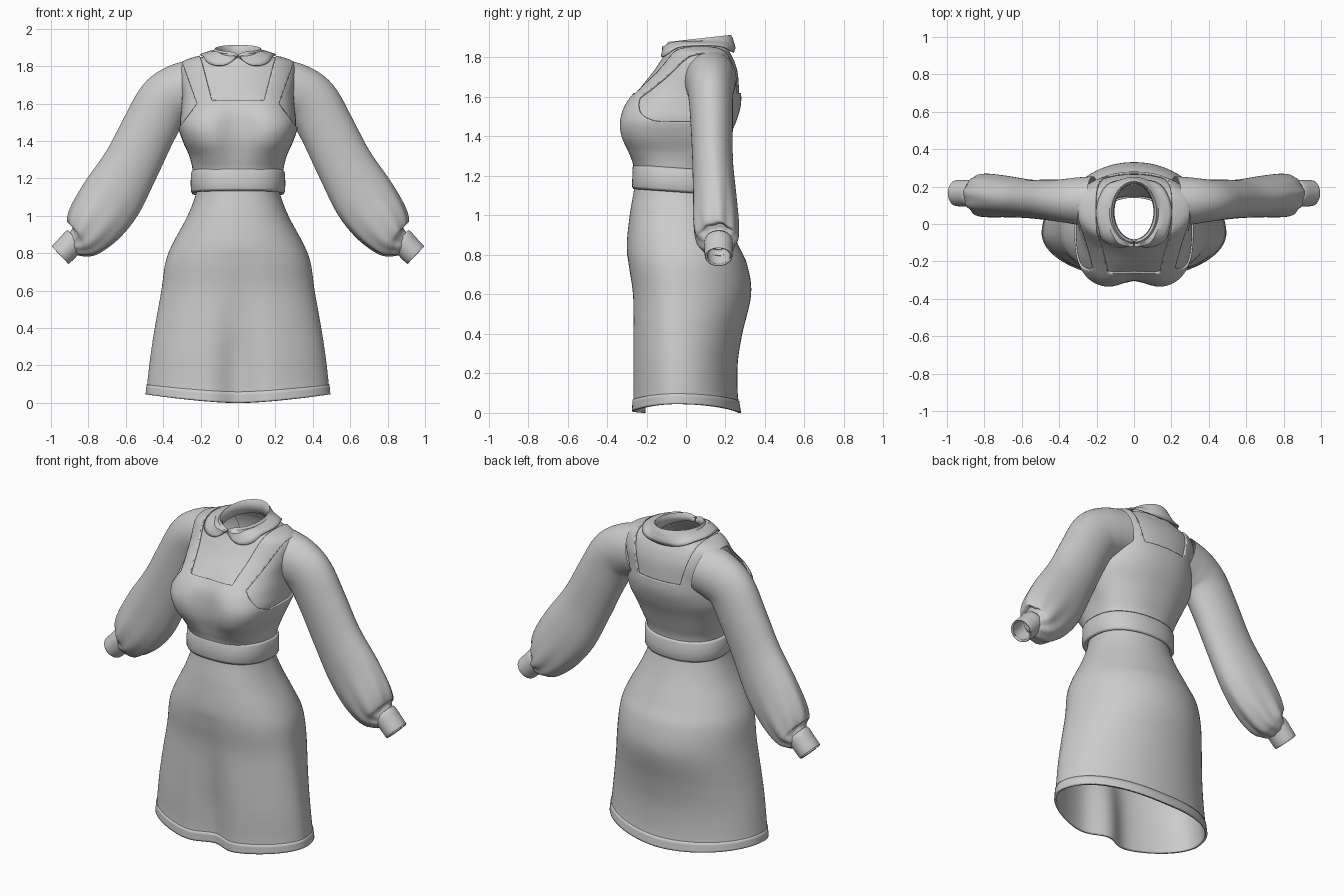
import bpy, bmesh, math
from mathutils import Vector
from mathutils.bvhtree import BVHTree

if "Cube" in bpy.data.objects:
    bpy.data.objects.remove(bpy.data.objects["Cube"])

cloth = bpy.data.materials.new("light_grey_cloth")
cloth.diffuse_color = (0.6, 0.6, 0.6, 1)
cloth.use_nodes = True
cloth.node_tree.nodes["Principled BSDF"].inputs["Base Color"].default_value = cloth.diffuse_color


def spline(keys, sub):
    """Smoothly interpolate rows of numbers."""
    out = []
    for i in range(len(keys) - 1):
        p = [keys[max(0, min(len(keys) - 1, i + k))] for k in (-1, 0, 1, 2)]
        for s in range(sub):
            t = s / sub
            out.append([b + 0.5 * t * (c - a + t * (2*a - 5*b + 4*c - d + t * (3*(b - c) + d - a)))
                        for a, b, c, d in zip(*p)])
    return out + [list(keys[-1])]


def loft(rings, closed=True):
    """Skin a list of point rings into a tube or sheet."""
    bm = bmesh.new()
    rows = [[bm.verts.new(p) for p in r] for r in rings]
    n = len(rows[0])
    for a, b in zip(rows, rows[1:]):
        for i in range(n if closed else n - 1):
            j = (i + 1) % n
            bm.faces.new((a[i], a[j], b[j], b[i]))
    bmesh.ops.recalc_face_normals(bm, faces=bm.faces)
    return bm


def finish(bm, name, thick=0.0, offset=-1, mirror=False):
    me = bpy.data.meshes.new(name)
    bm.to_mesh(me)
    bm.free()
    ob = bpy.data.objects.new(name, me)
    bpy.context.collection.objects.link(ob)
    me.materials.append(cloth)
    if mirror:
        ob.modifiers.new("mirror", 'MIRROR').use_mirror_merge = False
    if thick:
        m = ob.modifiers.new("thickness", 'SOLIDIFY')
        m.thickness, m.offset = thick, offset
    bpy.ops.object.select_all(action='DESELECT')
    ob.select_set(True)
    bpy.context.view_layer.objects.active = ob
    bpy.ops.object.shade_smooth_by_angle(angle=math.radians(40))
    return ob


def body_ring(key, seg=96, grow=0.0, back=2.2):
    """Front and back half-outlines with their own squareness, and a front centre dip."""
    z, hw, yf, yb, cy, n, dip = key
    pts = []
    for i in range(seg):
        a = 2 * math.pi * i / seg
        s, c = math.sin(a), math.cos(a)
        e = 2 / (n if c > 0 else back)
        x = math.copysign(abs(s) ** e, s) * (hw + grow)
        depth = (cy - yf if c > 0 else yb - cy) + grow
        y = cy - math.copysign(abs(c) ** e, c) * depth
        if c > 0:
            y += dip * math.exp(-(x / 0.1) ** 2)
        pts.append(Vector((x, y, z)))
    return pts


# rows: height, half width, front y, back y, side y, squareness, front dip
TORSO = [(1.14, .225, -.25, .15, -.03, 2.4, 0), (1.24, .232, -.255, .155, -.03, 2.5, 0),
         (1.32, .25, -.295, .18, 0, 2.8, .02), (1.40, .285, -.332, .21, 0, 3.2, .04),
         (1.48, .31, -.338, .245, .02, 3.3, .045), (1.56, .305, -.312, .268, .04, 2.9, .03),
         (1.64, .30, -.245, .268, .06, 2.5, .01), (1.72, .31, -.172, .262, .08, 2.2, 0),
         (1.78, .31, -.13, .245, .08, 2, 0), (1.82, .285, -.105, .225, .08, 2, 0),
         (1.845, .21, -.095, .215, .07, 2, 0), (1.86, .12, -.09, .21, .065, 2, 0)]
SKIRT = [(0, .49, -.29, .275, -.05, 1.95, .075), (.1, .482, -.286, .262, -.05, 1.95, .07),
         (.25, .466, -.286, .262, -.05, 2, .06), (.4, .445, -.284, .285, -.05, 2, .04),
         (.6, .41, -.28, .33, -.04, 2.1, .015), (.75, .388, -.295, .31, -.03, 2.2, .005),
         (.85, .35, -.30, .265, -.03, 2.2, 0), (1.0, .27, -.285, .20, -.03, 2.3, 0),
         (1.12, .225, -.265, .16, -.03, 2.3, 0), (1.2, .222, -.255, .15, -.03, 2.3, 0)]

# Blouse body
bm = loft([body_ring(k) for k in spline(TORSO, 6)])
body_tree = BVHTree.FromBMesh(bm)
finish(bm, "blouse_body")

# Pinafore top: cut the torso shape along bib, armhole and strap lines
bm = loft([body_ring(k) for k in spline(TORSO, 6)])
for v in bm.verts:
    v.normal_update()
for v, co in [(v, v.co + v.normal * 0.01) for v in bm.verts]:
    v.co = co


def inner(z):
    return 0.14 + 0.27 * (z - 1.62)


def outer(z):
    return 0.22 + (0.36 * (z - 1.6) if z > 1.6 else 0.75 * (1.6 - z))


cuts = [((0, 0, 1.62), (0, 0, 1)), ((0, 0, 1.6), (0, 0, 1)), ((0, 0, 1.475), (0, 0, 1))]
for s in (-1, 1):
    cuts += [((s * .14, 0, 1.62), (s, 0, -.27)), ((s * .22, 0, 1.6), (s, 0, -.36)),
             ((s * .22, 0, 1.6), (s, 0, .75))]
for co, no in cuts:
    bmesh.ops.bisect_plane(bm, geom=bm.verts[:] + bm.edges[:] + bm.faces[:],
                           plane_co=co, plane_no=no, dist=1e-5)
drop = []
for f in bm.faces:
    c = f.calc_center_median()
    x, z = abs(c.x), c.z
    if z > 1.475 and (x > outer(z) or (z > 1.62 and x < inner(z))):
        drop.append(f)
bmesh.ops.delete(bm, geom=drop, context='FACES')
finish(bm, "pinafore_top", 0.012)


# Skirt with a raised hem band
def hang(rings):
    for r in rings:
        for p in r:
            p.z += 0.045 * min(1, abs(p.x) / .49) ** 1.5 * max(0, 1 - p.z / .4)
    return rings


skirt_rows = spline(SKIRT, 6)
finish(loft(hang([body_ring(k, back=2.05) for k in skirt_rows])), "skirt", 0.01)
hem_rows = [k for k in skirt_rows if k[0] < 0.07]
finish(loft(hang([body_ring(k, grow=0.004, back=2.05) for k in hem_rows])), "hem_band", 0.01)

# Belt, tilted slightly down toward the back
belt_rows = [(1.115, .244, -.268, .168, -.03, 2.5, 0), (1.13, .252, -.274, .176, -.03, 2.5, 0),
             (1.17, .253, -.272, .174, -.03, 2.5, 0), (1.225, .252, -.27, .172, -.03, 2.5, 0),
             (1.238, .244, -.264, .166, -.03, 2.5, 0)]
belt = [body_ring(k) for k in belt_rows]
for r in belt:
    for p in r:
        p.z -= 0.07 * p.y
finish(loft(belt), "belt", 0.02)


# Sleeves and cuffs: x, z, y of centre, half height, half depth, gather strength
def sleeve_rings(keys, sub, seg=64):
    rows = spline(keys, sub)
    rings = []
    for i, (x, z, y, h, d, g) in enumerate(rows):
        p, q = rows[max(0, i - 1)], rows[min(len(rows) - 1, i + 1)]
        t = Vector((q[0] - p[0], 0, q[1] - p[1])).normalized()
        up = Vector((-t.z, 0, t.x))
        ring = []
        for k in range(seg):
            a = 2 * math.pi * k / seg
            r = 1 + g * (math.sin(9 * a) + 0.6 * math.sin(5 * a + 1))
            ring.append(Vector((x, y, z)) + up * (h * r * math.cos(a))
                        + Vector((0, d * r * math.sin(a), 0)))
        rings.append(ring)
    return rings


SLEEVE = [(.22, 1.69, .12, .148, .135, 0), (.31, 1.665, .123, .148, .125, 0),
          (.395, 1.605, .125, .148, .113, 0), (.475, 1.465, .13, .147, .107, 0),
          (.57, 1.275, .135, .152, .103, 0), (.675, 1.095, .145, .167, .11, .006),
          (.762, .968, .15, .154, .115, .02), (.818, .89, .155, .122, .107, .035),
          (.85, .865, .163, .088, .087, .04), (.885, .855, .165, .06, .065, .02)]
finish(loft(sleeve_rings(SLEEVE, 6)), "sleeves", mirror=True)
CUFF = [(.868, .877, .165, .062, .066, 0), (.876, .869, .165, .067, .071, 0),
        (.91, .831, .165, .067, .071, 0), (.944, .796, .165, .066, .07, 0),
        (.951, .789, .165, .063, .067, 0)]
finish(loft(sleeve_rings(CUFF, 2)), "cuffs", 0.012, mirror=True)

# Folded collar: a stand plus two rounded leaves laid over the blouse
cols = []
for i in range(121):
    a = 0.03 + (2 * math.pi - 0.06) * i / 120
    f = min(a, 2 * math.pi - a)
    s, c = math.sin(a), math.cos(a)
    notch = math.exp(-(f / 0.2) ** 2)
    leaf = math.exp(-((f - 0.6) / 0.5) ** 2)
    top = 1.892 - 0.018 * c - 0.015 * notch
    low = 1.832 - 0.045 * leaf + 0.035 * notch
    fold = Vector((.130 * s, .065 - .168 * c, top - .012))
    edge = Vector((.195 * s, .062 - (.185 if c > 0 else .19) * c, low))
    col = [Vector((.108 * s, .065 - .150 * c, 1.835)),
           Vector((.112 * s, .065 - .155 * c, top - .012)),
           Vector((.121 * s, .065 - .162 * c, top)), fold]
    for t in (.25, .5, .75, 1):
        p = fold.lerp(edge, t)
        hit, nor, _, _ = body_tree.find_nearest(p)
        gap = 0.014 + 0.012 * (1 - t)
        if (p - hit).dot(nor) < gap or t == 1:
            p = hit + nor * gap
        col.append(p)
    cols.append(col)
finish(loft(cols, closed=False), "collar", 0.008, 0)
